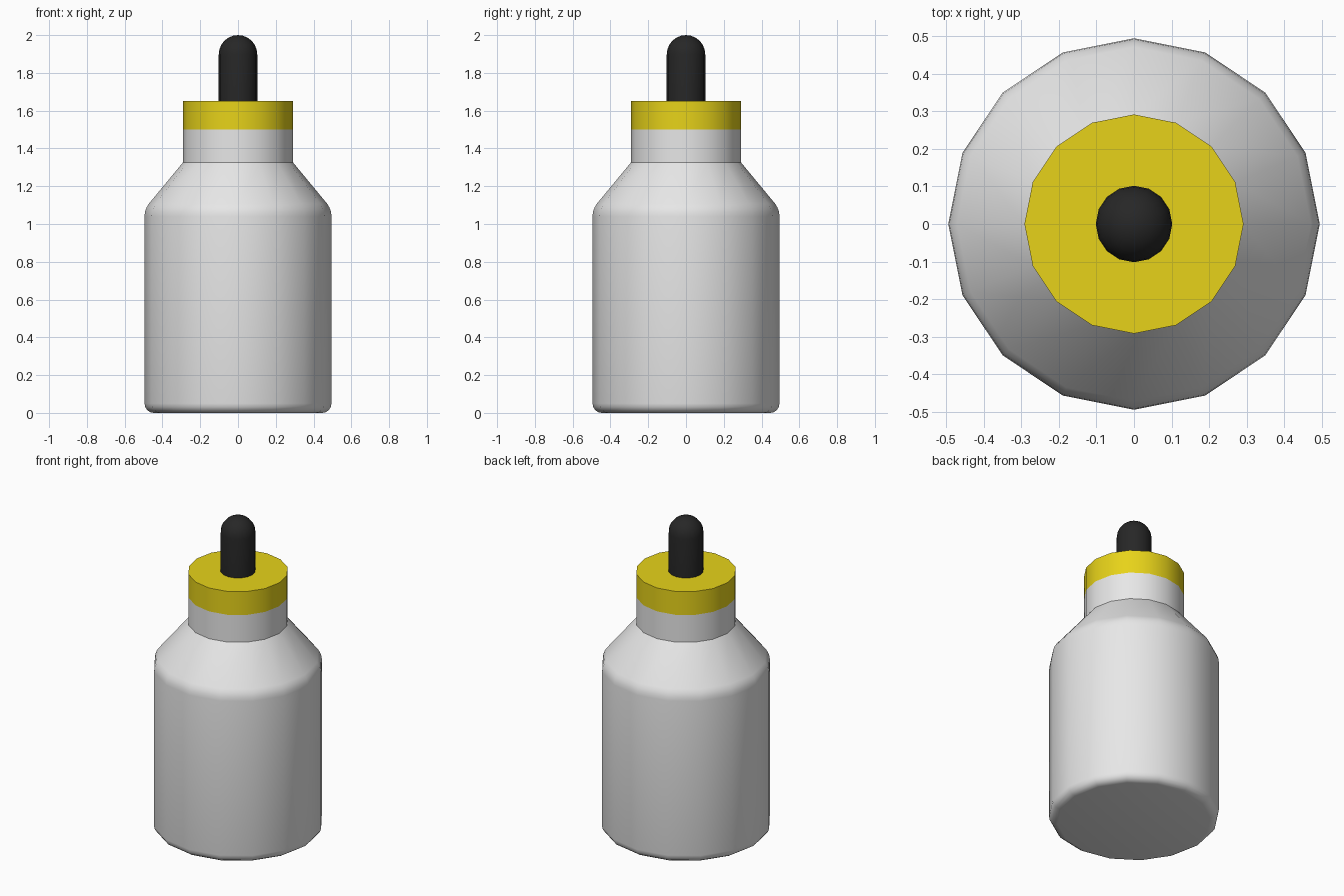
import bpy, bmesh
from math import sin, cos, pi, radians

default = bpy.data.objects.get("Cube")
if default:
    bpy.data.objects.remove(default, do_unlink=True)

SIDES = 16


def material(name, rgb):
    m = bpy.data.materials.new(name)
    m.use_nodes = True
    m.diffuse_color = (*rgb, 1)
    m.node_tree.nodes["Principled BSDF"].inputs["Base Color"].default_value = (*rgb, 1)
    return m


def arc(r, z, radius, start, end, steps):
    """Profile points on a circle centred at (r, z), angles in degrees."""
    angles = [radians(start + (end - start) * i / steps) for i in range(steps + 1)]
    return [(r + radius * cos(a), z + radius * sin(a)) for a in angles]


def lathe(name, profile, mat):
    """Spin a (radius, height) profile around z."""
    bm = bmesh.new()
    verts = [bm.verts.new((r, 0, z)) for r, z in profile]
    edges = [bm.edges.new(pair) for pair in zip(verts, verts[1:])]
    bmesh.ops.spin(bm, geom=verts + edges, cent=(0, 0, 0), axis=(0, 0, 1),
                   angle=2 * pi, steps=SIDES, use_duplicate=False)
    bmesh.ops.remove_doubles(bm, verts=bm.verts, dist=0.0005)
    bmesh.ops.recalc_face_normals(bm, faces=bm.faces)
    mesh = bpy.data.meshes.new(name)
    bm.to_mesh(mesh)
    bm.free()
    mesh.materials.append(mat)
    obj = bpy.data.objects.new(name, mesh)
    bpy.context.collection.objects.link(obj)
    bpy.ops.object.select_all(action='DESELECT')
    obj.select_set(True)
    bpy.context.view_layer.objects.active = obj
    bpy.ops.object.shade_smooth_by_angle(angle=radians(30))
    return obj


white = material("bottle white", (0.8, 0.8, 0.8))
yellow = material("cap yellow", (0.8, 0.65, 0.01))
black = material("rubber black", (0.02, 0.02, 0.02))

# Bottle: rounded base, straight wall, rounded shoulder, cone and neck
body = [(0, 0)] + arc(0.445, 0.05, 0.05, -90, 0, 4)
body += arc(0.385, 1.04, 0.11, 0, 38, 3)
body += [(0.292, 1.325), (0.292, 1.5)]
lathe("bottle", body, white)

# Cap band, flush with the neck
lathe("cap", [(0.292, 1.5), (0.292, 1.65), (0, 1.65)], yellow)

# Rubber bulb with a domed end
bulb = [(0.102, 1.645)] + arc(0, 1.898, 0.102, 0, 90, 6)
lathe("rubber_bulb", bulb, black)
